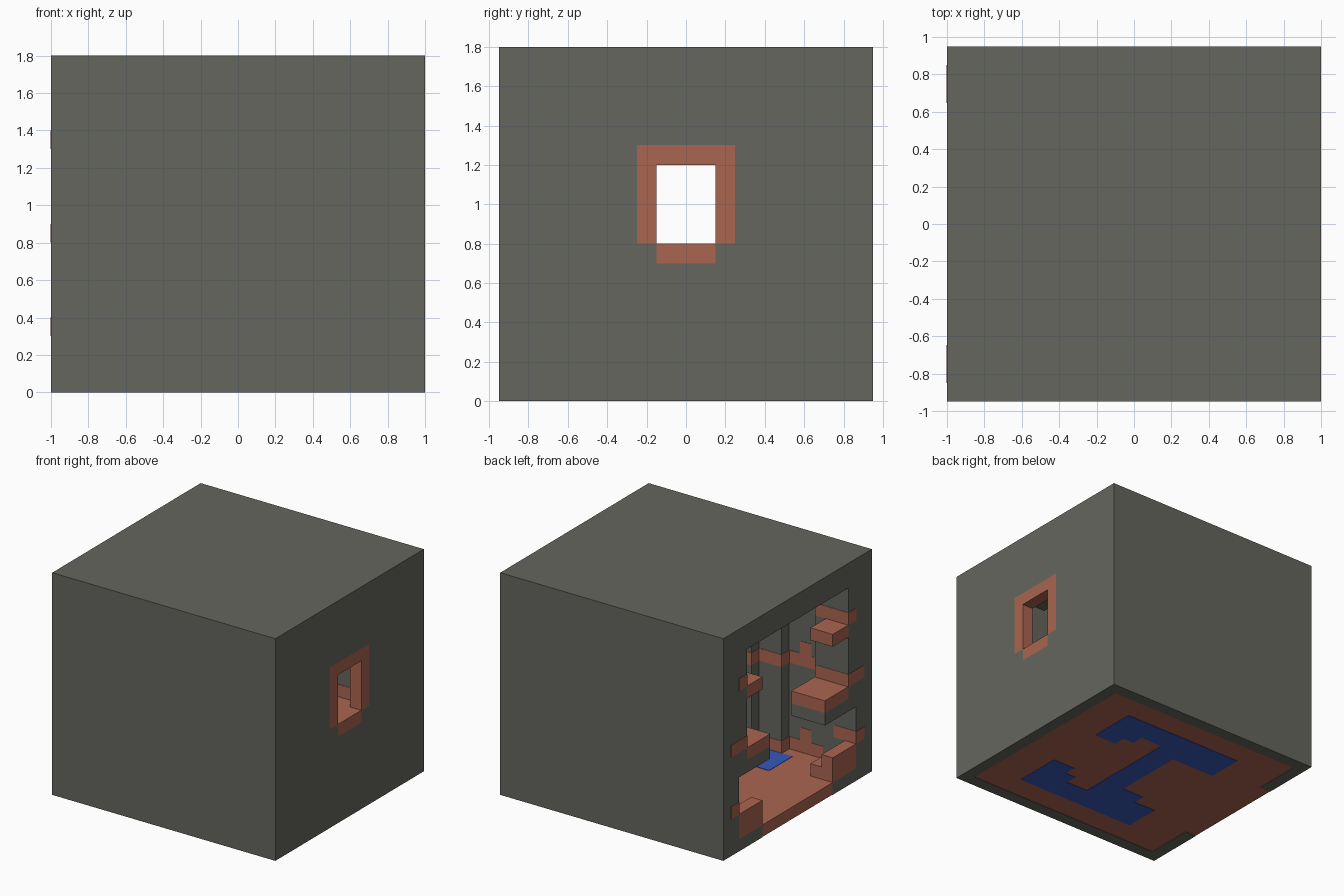
import bpy
import bmesh

if "Cube" in bpy.data.objects:
    bpy.data.objects.remove(bpy.data.objects["Cube"], do_unlink=True)


def material(name, rgb):
    m = bpy.data.materials.new(name)
    m.use_nodes = True
    m.diffuse_color = (*rgb, 1)
    m.node_tree.nodes["Principled BSDF"].inputs["Base Color"].default_value = (*rgb, 1)
    return m


STONE = material("stone grey", (0.130, 0.133, 0.112))
BRICK = material("brick orange", (0.402, 0.130, 0.080))
BLUE = material("deep blue", (0.038, 0.095, 0.48))


def prism(name, outline, z0, z1, mat):
    """Extrude a plan outline between two heights."""
    bm = bmesh.new()
    base = bm.faces.new([bm.verts.new((x, y, z0)) for x, y in outline])
    top = bmesh.ops.extrude_face_region(bm, geom=[base])["geom"]
    for v in top:
        if isinstance(v, bmesh.types.BMVert):
            v.co.z = z1
    bmesh.ops.recalc_face_normals(bm, faces=bm.faces[:])
    mesh = bpy.data.meshes.new(name)
    bm.to_mesh(mesh)
    bm.free()
    obj = bpy.data.objects.new(name, mesh)
    bpy.context.collection.objects.link(obj)
    mesh.materials.append(mat)
    return obj


def box(name, xs, ys, zs, mat=BRICK):
    (x0, x1), (y0, y1) = xs, ys
    return prism(name, [(x0, y0), (x1, y0), (x1, y1), (x0, y1)], *zs, mat)


def pair(name, xs, ys, zs):
    """The same block on the left and right of the doorway."""
    box(name + "_back", xs, ys, zs)
    box(name + "_front", xs, (-ys[1], -ys[0]), zs)


def cut(target, cutter):
    mod = target.modifiers.new("cut", 'BOOLEAN')
    mod.operation = 'DIFFERENCE'
    mod.solver = 'EXACT'
    mod.object = cutter
    cutter.hide_render = True
    bpy.context.view_layer.objects.active = target
    bpy.ops.object.modifier_apply(modifier=mod.name)
    bpy.data.objects.remove(cutter, do_unlink=True)


def mirrored(half):
    """Close a half outline by reflecting it across y = 0."""
    return half + [(x, -y) for x, y in reversed(half)]


# Room plan that narrows in steps towards the window
widths = [(-0.7, 0.75), (-0.4, 0.65), (-0.2, 0.55), (0.1, 0.45), (0.4, 0.35), (0.6, 0.25)]
half_plan = []
for i, (x, w) in enumerate(widths):
    end = widths[i + 1][0] if i + 1 < len(widths) else 0.7
    half_plan += [(x, w), (end, w)]

# Outer shell with the room, doorway, window and floor cut out
shell = box("outer_shell", (-1, 1), (-0.95, 0.95), (0, 1.8), STONE)
cut(shell, prism("room_cutter", mirrored(half_plan), 0.05, 1.6, STONE))
for xs, w, zs in [
    ((-0.9, 0.9), 0.85, (-0.1, 0.1)),
    ((-1.1, -0.85), 0.45, (-0.1, 0.15)),
    ((-1.1, -0.7), 0.75, (0.1, 0.6)),
    ((-1.1, -0.7), 0.35, (0.55, 0.85)),
    ((-1.1, -0.7), 0.65, (0.7, 1.6)),
    ((0.65, 0.9), 0.25, (0.7, 1.3)),
    ((0.85, 1.1), 0.25, (0.8, 1.3)),
    ((0.85, 1.1), 0.15, (0.7, 0.85)),
]:
    cut(shell, box("cutter", xs, (-w, w), zs, STONE))

# Floor slab with the doorway threshold
prism("floor", mirrored([(-1, 0.45), (-0.9, 0.45), (-0.9, 0.85), (0.9, 0.85)]),
      0.003, 0.1, BRICK)

# Blue floor inlay
inlay = [(0.1, -0.45), (0.3, -0.45), (0.3, -0.35), (0.4, -0.35), (0.4, -0.25), (0.6, -0.25),
         (0.6, -0.65), (-0.5, -0.65), (-0.5, -0.35), (-0.3, -0.35), (-0.3, -0.25), (-0.1, -0.25),
         (-0.1, 0.35), (-0.5, 0.35), (-0.5, 0.65), (0.6, 0.65), (0.6, 0.25), (0.4, 0.25),
         (0.4, 0.35), (0.3, 0.35), (0.3, 0.45), (0.1, 0.45)]
prism("floor_inlay", inlay, 0, 0.103, BLUE)

# Doorway steps, ledges and small shelves
pair("high_step", (-1, -0.9), (0.45, 0.75), (0.1, 0.3))
pair("low_step", (-0.9, -0.8), (0.45, 0.75), (0.1, 0.2))
pair("ledge", (-1, -0.7), (0.35, 0.65), (0.7, 0.8))
pair("shelf", (-1, -0.8), (0.45, 0.65), (1.2, 1.3))

# Brick courses wrapping the doorway edge
pair("low_course", (-1.003, -0.8), (0.747, 0.85), (0.3, 0.4))
pair("middle_course", (-1.003, -0.705), (0.647, 0.85), (0.8, 0.9))
pair("upper_course", (-1.003, -0.705), (0.647, 0.75), (1.3, 1.4))

# Thin skirting along the stepped room walls on both storeys
path = half_plan[:-1] + [(0.9, 0.25)]
T = 0.003
for label, z in (("lower", 0.1), ("upper", 0.8)):
    for (xa, ya), (xb, yb) in zip(path, path[1:]):
        pair(label + "_skirting", (xa - T, xb + T),
             (min(ya, yb) - T, max(ya, yb) + T), (z, z + 0.1))
    pair(label + "_skirting_block", (-0.6, -0.5), (0.75 - T, 0.75 + T), (z + 0.1, z + 0.2))

# Window frame and deep sill
pair("window_jamb", (0.9, 1), (0.15, 0.25), (0.8, 1.2))
box("window_head", (0.9, 1), (-0.25, 0.25), (1.2, 1.3))
box("window_sill", (0.9, 1), (-0.15, 0.15), (0.7, 0.8))
box("inner_sill", (0.7, 0.9), (-0.25, 0.25), (0.7, 0.8))
